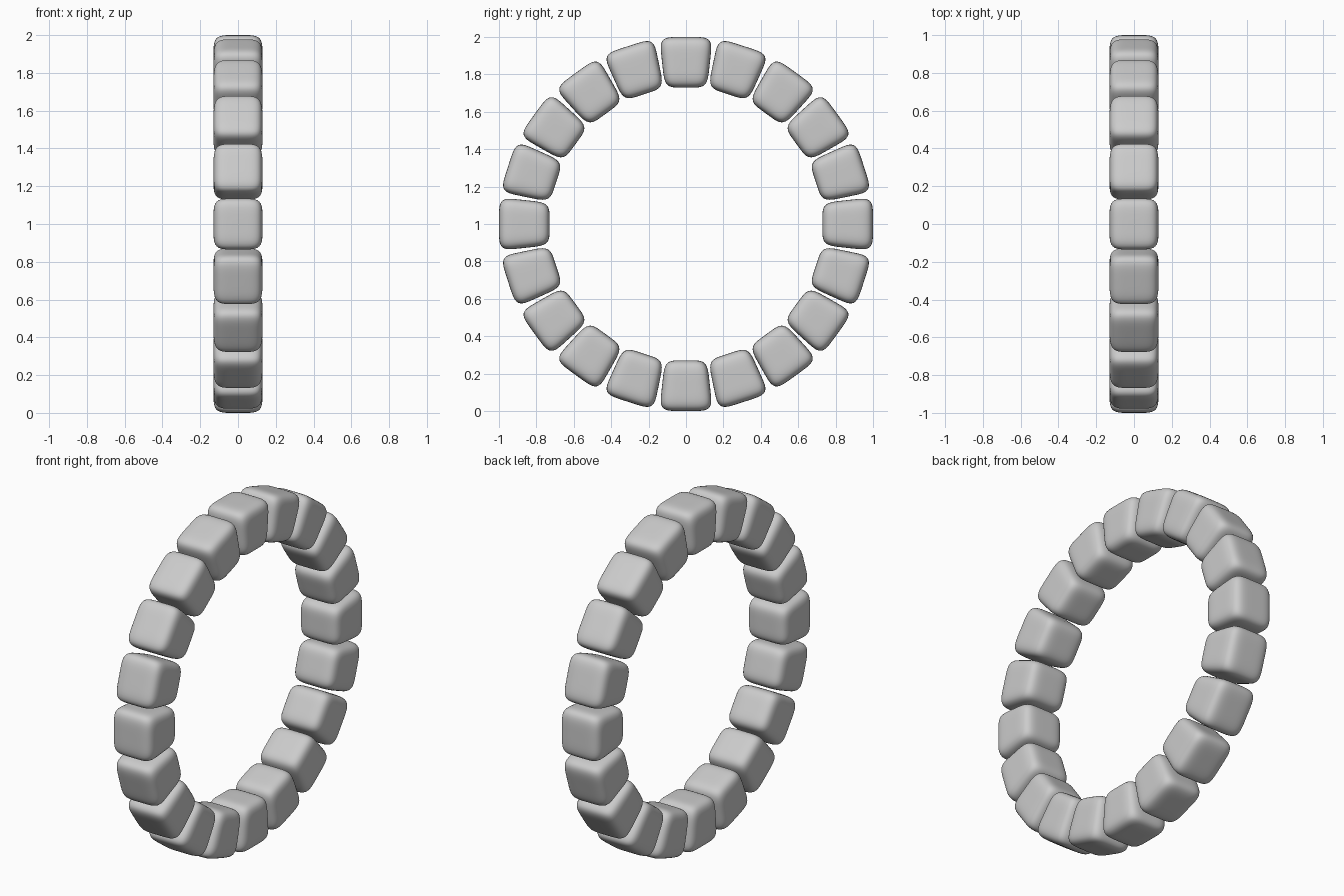
import bpy, bmesh, math
from mathutils import Matrix, Vector

if "Cube" in bpy.data.objects:
    bpy.data.objects.remove(bpy.data.objects["Cube"])

COUNT = 20
RADIUS = 0.8645                 # ring radius through bead centres
HX, HT, HR = 0.13, 0.128, 0.1355  # half sizes: across, along the ring, radial
POWER = 5.2                    # squareness of the bead
TAPER = 0.115                  # beads narrow toward the ring centre


def make_bead_mesh():
    bm = bmesh.new()
    bmesh.ops.create_cube(bm, size=2)
    bmesh.ops.subdivide_edges(bm, edges=bm.edges[:], cuts=15, use_grid_fill=True)
    for v in bm.verts:
        n = sum(abs(c) ** POWER for c in v.co) ** (1 / POWER)
        p = v.co / n
        v.co = Vector((p.x * HX, p.y * HT * (1 + TAPER * p.z), p.z * HR))
    for f in bm.faces:
        f.smooth = True
    bmesh.ops.recalc_face_normals(bm, faces=bm.faces[:])
    mesh = bpy.data.meshes.new("bead")
    bm.to_mesh(mesh)
    bm.free()
    return mesh


# Ring of identical soft cube beads standing upright
bead_mesh = make_bead_mesh()
for i in range(COUNT):
    bead = bpy.data.objects.new(f"bead_{i + 1:02d}", bead_mesh)
    bpy.context.collection.objects.link(bead)
    bead.matrix_world = (Matrix.Translation((0, 0, 1))
                         @ Matrix.Rotation(math.tau * i / COUNT, 4, 'X')
                         @ Matrix.Translation((0, 0, RADIUS)))
